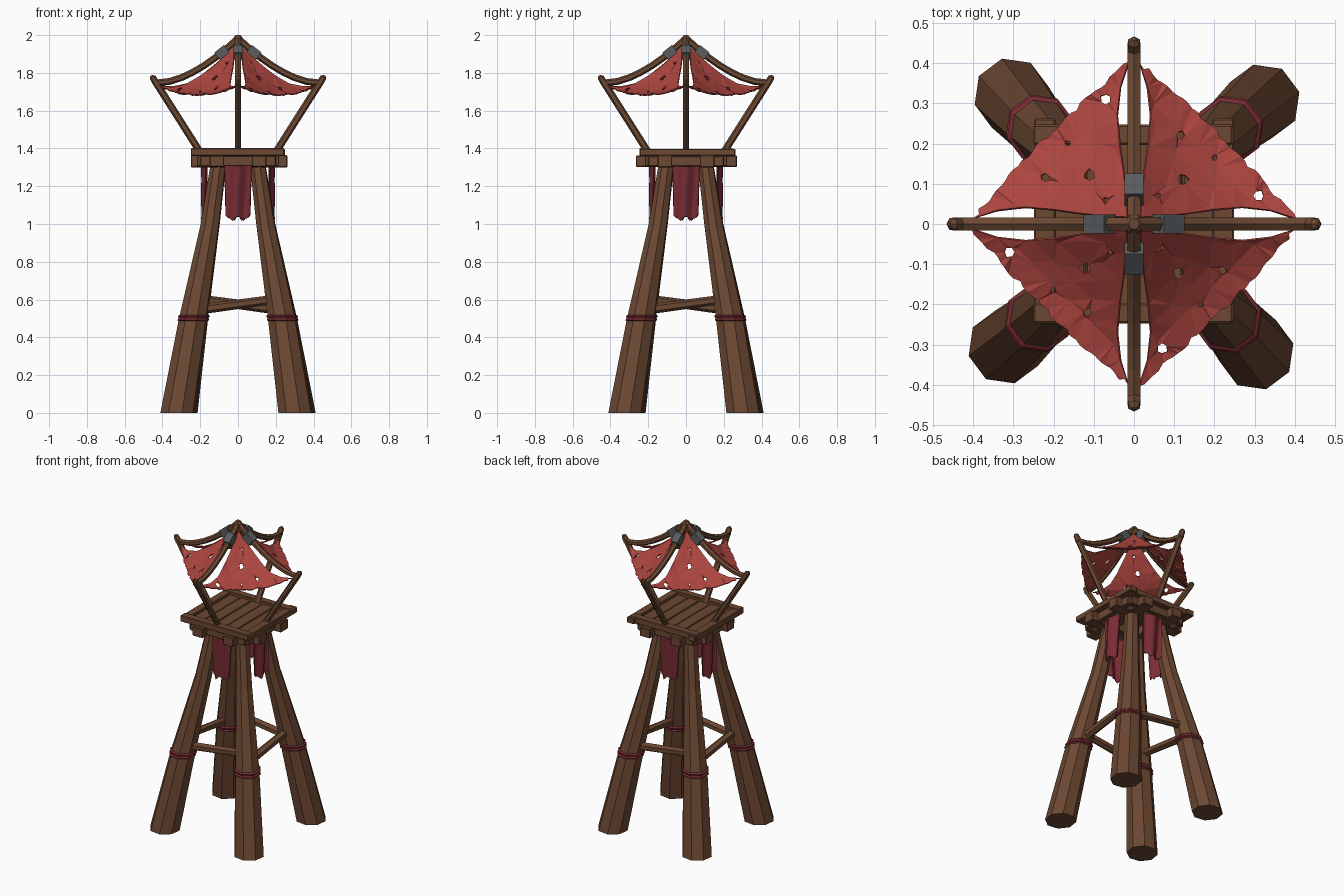
import bpy, math, random
from mathutils import Vector
from mathutils.geometry import delaunay_2d_cdt

random.seed(4)
cube = bpy.data.objects.get("Cube")
if cube:
    bpy.data.objects.remove(cube, do_unlink=True)


def material(name, rgb):
    m = bpy.data.materials.new(name)
    m.use_nodes = True
    m.diffuse_color = (*rgb, 1)
    m.node_tree.nodes["Principled BSDF"].inputs["Base Color"].default_value = (*rgb, 1)
    return m


WOOD = material("brown wood", (0.15, 0.065, 0.032))
CLOTH = material("red canopy cloth", (0.42, 0.06, 0.05))
CRIMSON = material("dark crimson cloth", (0.19, 0.025, 0.033))
IRON = material("grey iron", (0.1, 0.108, 0.112))


def make(name, verts, faces, mat, thickness=0):
    mesh = bpy.data.meshes.new(name)
    mesh.from_pydata([tuple(v) for v in verts], [], faces)
    mesh.materials.append(mat)
    ob = bpy.data.objects.new(name, mesh)
    bpy.context.collection.objects.link(ob)
    if thickness:
        mod = ob.modifiers.new("thickness", 'SOLIDIFY')
        mod.thickness, mod.offset = thickness, 0
    return ob


def spin(ob):
    """Repeat a part on all four sides of the tower."""
    base = ob.name
    for k in range(1, 4):
        c = ob.copy()
        c.name = f"{base}_{k + 1}"
        c.rotation_euler.z = k * math.pi / 2
        bpy.context.collection.objects.link(c)
    ob.name = base + "_1"


def tube(name, path, radii, sides, mat, flat=False, phase=0.0):
    """Loft a polygon along a path; flat keeps every section horizontal."""
    path = [Vector(p) for p in path]
    n, verts, faces = len(path), [], []
    for i, p in enumerate(path):
        t = (path[min(i + 1, n - 1)] - path[max(i - 1, 0)]).normalized()
        if flat:
            t = Vector((0, 0, 1))
        ref = Vector((0, 1, 0)) if abs(t.y) < 0.7 else Vector((1, 0, 0))
        a = ref.cross(t).normalized()
        b = t.cross(a)
        for s in range(sides):
            w = phase + s * math.tau / sides
            verts.append(p + (a * math.cos(w) + b * math.sin(w)) * radii[i])
    for i in range(n - 1):
        for s in range(sides):
            r = (s + 1) % sides
            faces.append((i * sides + s, i * sides + r, (i + 1) * sides + r, (i + 1) * sides + s))
    faces.append(tuple(reversed(range(sides))))
    faces.append(tuple(range((n - 1) * sides, n * sides)))
    return make(name, verts, faces, mat)


def box(name, lo, hi, mat=WOOD):
    v = [(x, y, z) for z in (lo[2], hi[2]) for y in (lo[1], hi[1]) for x in (lo[0], hi[0])]
    f = [(0, 2, 3, 1), (4, 5, 7, 6), (0, 1, 5, 4), (2, 6, 7, 3), (0, 4, 6, 2), (1, 3, 7, 5)]
    ob = make(name, v, f, mat)
    bev = ob.modifiers.new("worn edges", 'BEVEL')
    bev.width, bev.segments = 0.004, 1
    return ob


# Splayed log legs, each with a double rope band
spin(tube("leg", [(.32, .305, 0), (.237, .234, .5), (.147, .147, 1), (.105, .105, 1.31)],
          [.094, .078, .052, .043], 8, WOOD, flat=True, phase=0.25))
band_z = (.484, .492, .502, .512, .52)
spin(tube("leg_band", [(.237 - (z - .5) * .17, .234 - (z - .5) * .17, z) for z in band_z],
          [.076, .086, .08, .086, .076], 8, CRIMSON, flat=True, phase=0.25))

# Slanted braces between neighbouring legs
spin(tube("brace", [(-.225, -.225, .545), (.225, -.225, .605)], [.027, .024], 6, WOOD))

# Crossed joists, edge beams, floor and rails
for s in (-1, 1):
    side = "left" if s > 0 else "right"
    end = "back" if s > 0 else "front"
    box(f"{side}_joist", (s * .112 - .038, -.265, 1.302), (s * .112 + .038, .27, 1.362))
    box(f"{end}_joist", (-.25, s * .112 - .038, 1.3), (.262, s * .112 + .038, 1.364))
    box(f"{side}_edge_beam", (s * .2 - .018, -.2, 1.305), (s * .2 + .018, .2, 1.36))
    box(f"{end}_edge_beam", (-.2, s * .2 - .018, 1.306), (.2, s * .2 + .018, 1.361))
    box(f"{side}_rail", (s * .222 - .027, -.245, 1.36), (s * .222 + .027, .262, 1.398))
    box(f"{end}_rail", (-.25, s * .222 - .025, 1.362), (.245, s * .222 + .025, 1.402))
for i in range(5):
    x = -.2 + i * .08
    box(f"floor_plank_{i + 1}", (x + .001, -.2, 1.36), (x + .079, .2, 1.383 + .002 * (i % 2)))

# Ragged banners hung under the platform, one on each side
COLS, ROWS = 14, 5
verts, faces = [], []
for c in range(COLS + 1):
    t = c / COLS * 2 - 1
    bottom = 1.025 + .03 * t * t + random.uniform(-.016, .018)
    for r in range(ROWS + 1):
        f = r / ROWS
        verts.append((t * (.072 - .008 * f), -.178 - .014 * math.cos(t * 4 + f),
                      1.31 + (bottom - 1.31) * f))
for c in range(COLS):
    for r in range(ROWS):
        a = c * (ROWS + 1) + r
        faces.append((a, a + 1, a + ROWS + 2, a + ROWS + 1))
spin(make("banner", verts, faces, CRIMSON, .006))


# Outward-leaning posts and curved roof ribs
def roof_height(u):
    return 1.74 + .235 * max(0, 1 - u / .41) ** 1.65


spin(tube("post", [(.2, 0, 1.38), (.435, 0, 1.75), (.452, 0, 1.776), (.46, 0, 1.785)],
          [.019, .019, .017, .006], 6, WOOD))
steps = [i * .06 for i in range(8)] + [.445]
spin(tube("roof_rib", [(u, 0, roof_height(u) + .008) for u in steps], [.018] * len(steps), 6, WOOD))
spin(tube("rib_clamp", [(u, 0, roof_height(u) + .008) for u in (.06, .11)], [.034, .034], 4, IRON,
          phase=math.pi / 4))
tube("roof_peak", [(0, 0, 1.93), (0, 0, 1.985), (0, 0, 2.0)], [.027, .025, .014], 6, WOOD)

# Torn canopy panel: outline with a frayed outer edge, and holes
inner = [(.016, .016), (.07, .019), (.13, .025), (.2, .035), (.27, .041), (.34, .033)]
outline = list(inner)
N = 34
for i in range(N + 1):
    t = i / N
    reach = .415 + .018 * math.sin(math.pi * t) + (random.uniform(-.009, .007) if 0 < i < N else 0)
    k = .03 + .94 * t
    outline.append((reach * (1 - k), reach * k))
outline += [(y, x) for x, y in reversed(inner[1:])]
holes = [((.31, .07), .016), ((.12, .11), .016), ((.115, .22), .012), ((.06, .07), .007),
         ((.2, .165), .008)]

points, edges = [], []


def add_loop(loop):
    start, n = len(points), len(loop)
    points.extend(Vector(p) for p in loop)
    edges.extend((start + i, start + (i + 1) % n) for i in range(n))


add_loop(outline)
for (hx, hy), r in holes:
    loop = []
    for i in range(6):
        w, q = i * math.tau / 6, r * random.uniform(.7, 1.05)
        loop.append((hx + q * math.cos(w), hy + q * math.sin(w)))
    add_loop(loop)
for i in range(1, 7):
    u = i * .058
    for j in range(1, i + 1):
        t = min(.86, max(.14, (j + random.uniform(-.2, .2)) / (i + 1)))
        p = Vector((u * (1 - t), u * t))
        if all((p - Vector(c)).length > r * 1.2 for c, r in holes):
            points.append(p)
flat_verts, _, tris, *_ = delaunay_2d_cdt(points, edges, [], 1, 1e-5)


def in_hole(tri):
    mid = sum((flat_verts[i] for i in tri), Vector((0, 0))) / len(tri)
    return any((mid - Vector(c)).length < r * .68 for c, r in holes)


verts = []
for x, y in flat_verts:
    u = x + y
    t = x / u
    sag = .055 * (u / .42) * (4 * t * (1 - t)) ** .8
    verts.append((x, y, roof_height(u) - sag + random.uniform(-.004, .004)))
spin(make("canopy_panel", verts, [tuple(f) for f in tris if not in_hole(f)], CLOTH, .006))
